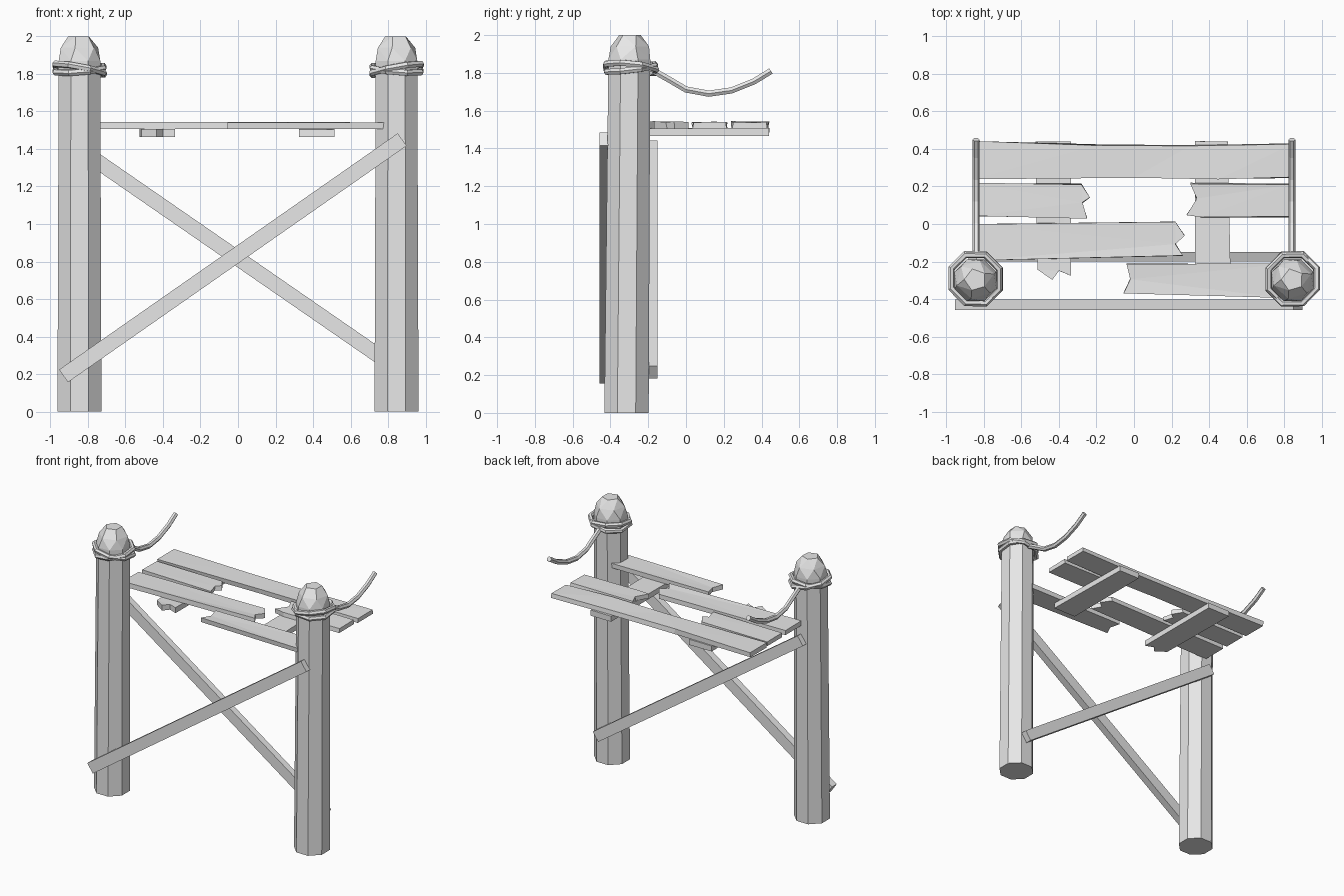
import bpy, bmesh, math, random
from mathutils import Vector, Matrix

random.seed(4)
if "Cube" in bpy.data.objects:
    bpy.data.objects.remove(bpy.data.objects["Cube"], do_unlink=True)

grey = bpy.data.materials.new("weathered grey")
grey.use_nodes = True
grey.diffuse_color = (0.8, 0.8, 0.8, 1)
grey.node_tree.nodes["Principled BSDF"].inputs["Base Color"].default_value = (0.8, 0.8, 0.8, 1)


def finish(name, bm):
    bmesh.ops.recalc_face_normals(bm, faces=bm.faces)
    mesh = bpy.data.meshes.new(name)
    bm.to_mesh(mesh)
    bm.free()
    mesh.materials.append(grey)
    obj = bpy.data.objects.new(name, mesh)
    bpy.context.collection.objects.link(obj)
    return obj


def ring(center, radius, sides, turn=0.0):
    return [Vector(center) + Vector((radius * math.cos(a), radius * math.sin(a), 0))
            for a in (turn + math.tau * i / sides for i in range(sides))]


def board(name, outline, bottom, top, wobble=0.004):
    """Extrude a flat outline upwards, with slightly uneven corners."""
    bm = bmesh.new()
    face = bm.faces.new([bm.verts.new((x, y, bottom)) for x, y in outline])
    up = bmesh.ops.extrude_face_region(bm, geom=[face])["geom"]
    for v in up:
        if isinstance(v, bmesh.types.BMVert):
            v.co.z = top - random.uniform(0, wobble)
            v.co.y += random.uniform(-wobble, wobble)
    bmesh.ops.triangulate(bm, faces=[f for f in bm.faces if len(f.verts) > 4])
    return finish(name, bm)


def beam(name, start, end, width, depth):
    """Square timber between two points in an upright plane."""
    start, end = Vector(start), Vector(end)
    along = end - start
    bm = bmesh.new()
    bmesh.ops.create_cube(bm, size=1)
    bmesh.ops.scale(bm, vec=(along.length, depth, width), verts=bm.verts)
    angle = -math.atan2(along.z, along.x)
    bmesh.ops.rotate(bm, matrix=Matrix.Rotation(angle, 3, 'Y'), verts=bm.verts)
    bmesh.ops.translate(bm, vec=(start + end) / 2, verts=bm.verts)
    return finish(name, bm)


def rope(name, points, radius, closed=False):
    curve = bpy.data.curves.new(name, 'CURVE')
    curve.dimensions = '3D'
    curve.bevel_depth = radius
    curve.bevel_resolution = 1
    curve.use_fill_caps = True
    spline = curve.splines.new('POLY')
    spline.points.add(len(points) - 1)
    for p, co in zip(spline.points, points):
        p.co = (*co, 1)
    spline.use_cyclic_u = closed
    curve.materials.append(grey)
    obj = bpy.data.objects.new(name, curve)
    bpy.context.collection.objects.link(obj)
    bpy.ops.object.select_all(action='DESELECT')
    obj.select_set(True)
    bpy.context.view_layer.objects.active = obj
    bpy.ops.object.convert(target='MESH')
    for poly in bpy.context.object.data.polygons:
        poly.use_smooth = False


# Posts with chipped tops, rope wraps and a sagging loose rope each
for side, sign in (("right", -1), ("left", 1)):
    x, eighth = sign * 0.845, math.pi / 8
    bm = bmesh.new()
    for p in (ring((x, -0.315, 0), 0.127, 8, eighth)
              + ring((x, -0.3, 1.87), 0.12, 8, eighth)
              + ring((x, -0.297, 1.94), 0.104, 6, 0.3)
              + ring((x, -0.297, 2.0), 0.06, 5, 0.6)):
        bm.verts.new(p)
    bmesh.ops.convex_hull(bm, input=bm.verts)
    bmesh.ops.dissolve_limit(bm, angle_limit=0.02, verts=bm.verts, edges=bm.edges)
    finish(side + "_post", bm)

    center = Vector((x, -0.292, 1.825))
    for label, radius, tilt_x, tilt_y in (("upper", 0.138, 0.12, 0.08),
                                          ("lower", 0.142, -0.1, -0.18)):
        tilt = Matrix.Rotation(tilt_x, 3, 'X') @ Matrix.Rotation(sign * tilt_y, 3, 'Y')
        loop = [center + tilt @ p for p in ring((0, 0, 0), radius, 8, eighth)]
        rope(f"{side}_{label}_wrap", loop, 0.018, True)

    sag = [(-0.17, 1.81), (-0.09, 1.765), (0.0, 1.712), (0.12, 1.69),
           (0.24, 1.707), (0.36, 1.755), (0.45, 1.81)]
    rope(side + "_loose_rope", [(sign * 0.842, y, z) for y, z in sag], 0.019)

# Crossed braces
beam("front_brace", (-0.93, -0.43, 0.19), (0.875, -0.43, 1.45), 0.082, 0.055)
beam("back_brace", (-0.86, -0.18, 1.41), (0.87, -0.17, 0.215), 0.08, 0.05)

# Deck planks, most of them snapped
planks = {
    "back_plank": [(-0.85, 0.245), (0, 0.252), (0.45, 0.24), (0.84, 0.245),
                   (0.84, 0.43), (0.3, 0.42), (-0.2, 0.425), (-0.85, 0.435)],
    "right_short_plank": [(-0.84, 0.215), (-0.28, 0.215), (-0.235, 0.14),
                          (-0.275, 0.11), (-0.25, 0.035), (-0.84, 0.04)],
    "left_short_plank": [(0.83, 0.215), (0.3, 0.22), (0.335, 0.13),
                         (0.28, 0.05), (0.36, 0.035), (0.83, 0.035)],
    "long_broken_plank": [(-0.84, 0.0), (0.22, 0.013), (0.27, -0.06),
                          (0.22, -0.1), (0.26, -0.17), (-0.84, -0.195)],
    "front_broken_plank": [(-0.04, -0.21), (-0.02, -0.29), (-0.055, -0.365),
                           (0.78, -0.39), (0.83, -0.215)],
}
for name, outline in planks.items():
    board(name, outline, 1.506, 1.545, 0.008)

# Bearers under the deck
board("right_bearer", [(-0.525, 0.44), (-0.515, -0.24), (-0.435, -0.295),
                       (-0.4, -0.25), (-0.335, -0.275), (-0.335, 0.44)], 1.465, 1.508)
board("left_bearer", [(0.325, 0.44), (0.325, -0.28), (0.515, -0.28), (0.5, 0.44)], 1.465, 1.508)
